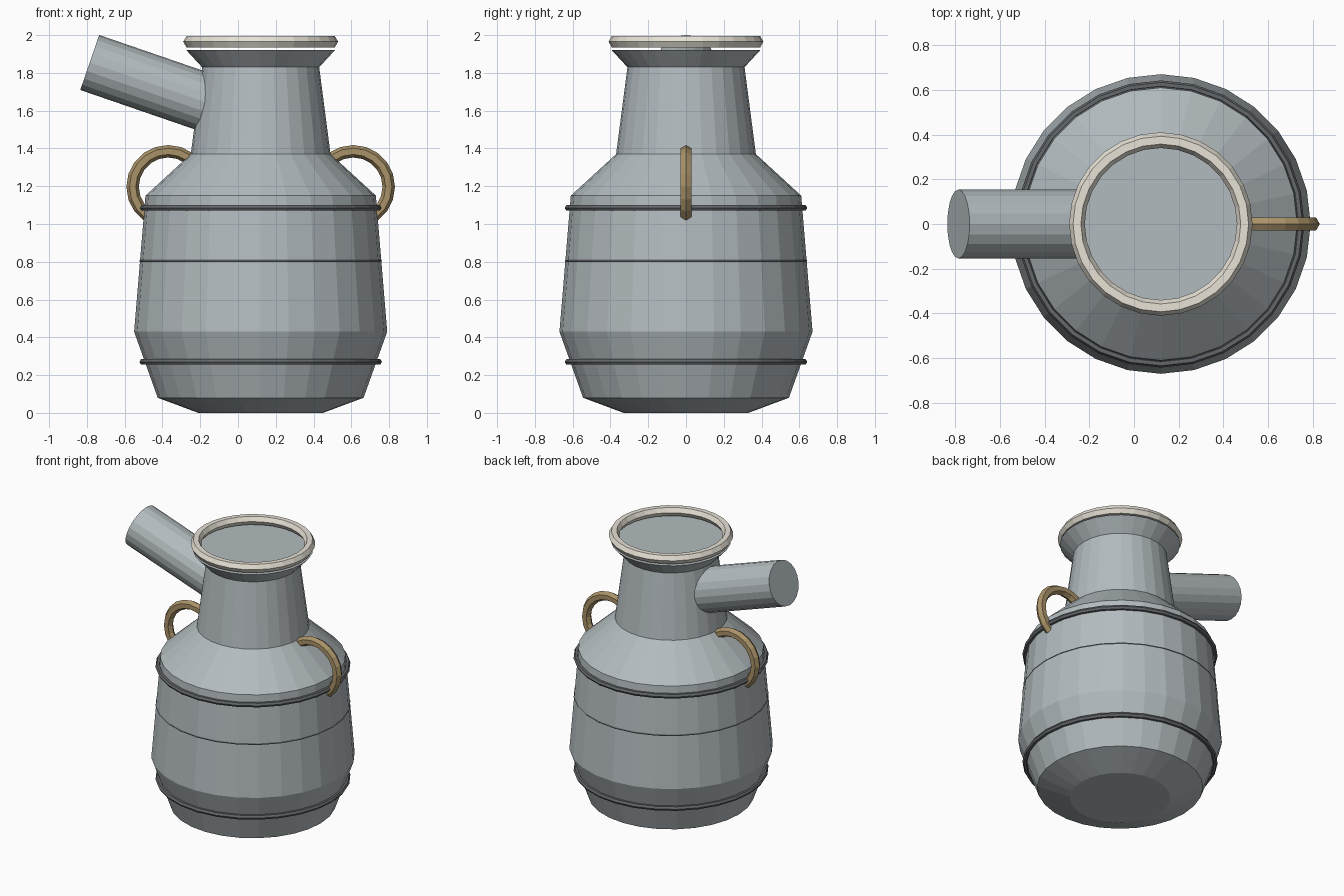
import bpy
from math import radians, cos, sin, tau
from mathutils import Vector

if "Cube" in bpy.data.objects:
    bpy.data.objects.remove(bpy.data.objects["Cube"])

AXIS_X = 0.12   # vertical axis of the vessel
SIDES = 28


def material(name, rgb):
    mat = bpy.data.materials.new(name)
    mat.diffuse_color = (*rgb, 1)
    mat.use_nodes = True
    mat.node_tree.nodes["Principled BSDF"].inputs["Base Color"].default_value = mat.diffuse_color
    return mat


steel = material("steel", (0.45, 0.50, 0.52))
dark = material("dark_steel", (0.13, 0.14, 0.15))
cream = material("cream", (0.80, 0.76, 0.67))
brass = material("brass", (0.40, 0.29, 0.14))


def lathe(name, profile, mat):
    """Flat-faced solid of revolution with capped ends."""
    verts = [(AXIS_X + r * cos(tau * i / SIDES), r * sin(tau * i / SIDES), z)
             for r, z in profile for i in range(SIDES)]
    faces = []
    for k in range(len(profile) - 1):
        a, b = k * SIDES, (k + 1) * SIDES
        for i in range(SIDES):
            j = (i + 1) % SIDES
            faces.append((a + i, a + j, b + j, b + i))
    faces.append(tuple(reversed(range(SIDES))))
    faces.append(tuple(range(len(verts) - SIDES, len(verts))))
    mesh = bpy.data.meshes.new(name)
    mesh.from_pydata(verts, [], faces)
    mesh.materials.append(mat)
    obj = bpy.data.objects.new(name, mesh)
    bpy.context.collection.objects.link(obj)
    return obj


def ring(name, loc, major, minor, mat, segs=SIDES, rot=(0, 0, 0)):
    bpy.ops.mesh.primitive_torus_add(
        location=loc, rotation=rot, major_radius=major, minor_radius=minor,
        major_segments=segs, minor_segments=6)
    obj = bpy.context.object
    obj.name = name
    obj.data.materials.append(mat)
    return obj


# Body, shoulder, neck and flared mouth
lathe("body", [(0.33, 0), (0.545, 0.08), (0.67, 0.43), (0.61, 1.15),
               (0.37, 1.37), (0.31, 1.83), (0.395, 1.922)], steel)

# Hoops around the body
for part, z in (("lower", 0.27), ("middle", 0.805), ("upper", 1.085)):
    ring(part + "_hoop", (AXIS_X, 0, z), 0.625, 0.017, dark)

# Mouth rim
ring("mouth_rim", (AXIS_X, 0, 1.965), 0.375, 0.035, cream)

# Side handles, partly sunk in the shoulder
for part, side in (("left", -1), ("right", 1)):
    ring(part + "_handle", (AXIS_X + side * 0.49, 0, 1.197), 0.188, 0.033,
         brass, 20, (radians(90), 0, 0))

# Tilted spout running into the neck
tip, root = Vector((-0.785, 0, 1.855)), Vector((0.0, 0, 1.585))
bpy.ops.mesh.primitive_cylinder_add(
    vertices=20, radius=0.154, depth=(tip - root).length,
    location=(tip + root) / 2)
spout = bpy.context.object
spout.name = "spout"
spout.rotation_euler = (tip - root).to_track_quat('Z', 'Y').to_euler()
spout.data.materials.append(steel)
